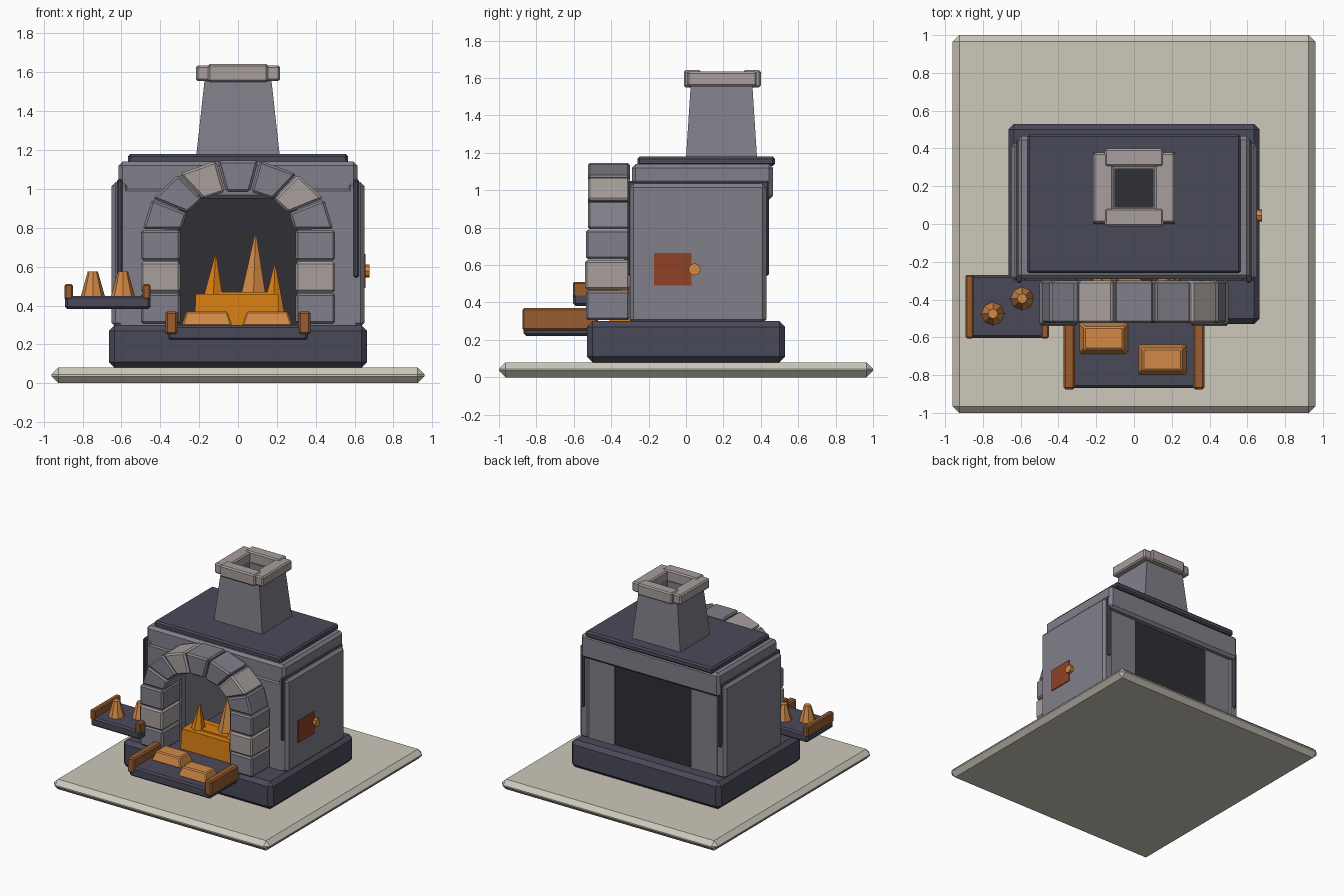
import bpy, bmesh, math
from mathutils import Matrix, Vector

if "Cube" in bpy.data.objects:
    bpy.data.objects.remove(bpy.data.objects["Cube"])


def lin(c):
    c /= 255
    return c / 12.92 if c < 0.04045 else ((c + 0.055) / 1.055) ** 2.4


def material(name, r, g, b):
    m = bpy.data.materials.new(name)
    m.diffuse_color = (lin(r), lin(g), lin(b), 1)
    m.use_nodes = True
    m.node_tree.nodes["Principled BSDF"].inputs["Base Color"].default_value = m.diffuse_color
    return m


SAND = material("sand", 205, 200, 187)
SLATE = material("dark_slate", 74, 73, 89)
GREY = material("grey_stone", 129, 127, 137)
PALE = material("pale_stone", 167, 159, 156)
SOOT = material("soot", 46, 46, 53)
COPPER = material("copper_brown", 153, 92, 48)
CRUST = material("golden_crust", 210, 138, 70)
FLAME = material("flame_orange", 217, 127, 18)
RUST = material("rust", 143, 66, 37)


def finish(name, bm, *mats):
    bmesh.ops.recalc_face_normals(bm, faces=bm.faces[:])
    me = bpy.data.meshes.new(name)
    bm.to_mesh(me)
    bm.free()
    for m in mats:
        me.materials.append(m)
    ob = bpy.data.objects.new(name, me)
    bpy.context.collection.objects.link(ob)
    return ob


def chamfer(bm, width):
    if width:
        bmesh.ops.bevel(bm, geom=bm.edges[:], offset=width, segments=1,
                        affect='EDGES', profile=0.5)


def block(name, x, y, z, mat, bevel=0.01, taper=0.0):
    """Chamfered box from min/max pairs; taper pulls the top edges inward."""
    bm = bmesh.new()
    bmesh.ops.create_cube(bm, size=1)
    for v in bm.verts:
        inset = taper if v.co.z > 0 else 0
        v.co = [(p[0] + p[1]) / 2 + c * (p[1] - p[0] - 2 * i)
                for p, c, i in zip((x, y, z), v.co, (inset, inset, 0))]
    chamfer(bm, bevel)
    return finish(name, bm, mat)


def cone(name, at, r1, r2, h, sides, mat, axis='Z', lean=(0, 0)):
    bm = bmesh.new()
    bmesh.ops.create_cone(bm, cap_ends=True, segments=sides, radius1=r1,
                          radius2=r2, depth=h)
    for v in bm.verts:
        if v.co.z > 0:
            v.co.x += lean[0]
            v.co.y += lean[1]
        v.co.z += h / 2
    if axis == 'X':
        bm.transform(Matrix.Rotation(math.pi / 2, 4, 'Y'))
    bm.transform(Matrix.Translation(Vector(at)))
    return finish(name, bm, mat)


def span(s, a, b):
    """Mirrored x range on side s."""
    return tuple(sorted((s * a, s * b)))


# Ground slab and plinth
block("ground_slab", (-.96, .96), (-1, 1), (0, .08), SAND, .035)
block("plinth", (-.665, .665), (-.53, .53), (.08, .30), SLATE, .03)

# Oven body: piers, outer side slabs and dark edge plates
for s, side in ((-1, "left"), (1, "right")):
    block(side + "_pier", span(s, .34, .605), (-.28, .42), (.29, 1.0), GREY, 0)
    block(side + "_front_cheek", span(s, .30, .615), (-.30, -.22), (.29, 1.0), GREY, .01)
    block(side + "_side_slab", span(s, .56, .65), (-.30, .43), (.29, 1.035), GREY, .02)
    block(side + "_edge_plate", span(s, .595, .622), (-.312, .445), (.545, 1.05), SLATE, .008)
block("lintel", (-.615, .615), (-.29, .465), (.95, 1.14), GREY, .02)
block("firebox_back", (-.36, .36), (.37, .41), (.29, .97), SOOT, 0)
block("roof_slab", (-.565, .565), (-.26, .475), (1.13, 1.18), SLATE, .012)

# Chimney: tapered shaft with a sunken dark flue
bm = bmesh.new()
CY = .19
rings = [(.215, .19, 1.17), (.172, .165, 1.56), (.10, .10, 1.56), (.10, .10, 1.30)]
loops = [[bm.verts.new((sx * hx, CY + sy * hy, z))
          for sx, sy in ((-1, -1), (1, -1), (1, 1), (-1, 1))] for hx, hy, z in rings]
for a, b in zip(loops, loops[1:]):
    for i in range(4):
        j = (i + 1) % 4
        bm.faces.new((a[i], a[j], b[j], b[i]))
bm.faces.new(loops[0])
flue = bm.faces.new(loops[-1])
flue.material_index = 1
finish("chimney_shaft", bm, GREY, SOOT)

# Chimney cap: four beams around the flue
for s, side in ((-1, "left"), (1, "right")):
    block("cap_" + side, span(s, .108, .217), (.005, .378), (1.555, 1.635), PALE, .01)
for name, y in (("cap_front", (-.012, .083)), ("cap_back", (.305, .40))):
    block(name, (-.155, .155), y, (1.55, 1.642), PALE, .01)

# Arch columns
for s, side in ((-1, "left"), (1, "right")):
    for i, m in enumerate((GREY, PALE, GREY)):
        z = .305 + i * .163
        block(f"{side}_column_stone_{i}", span(s, .297, .50),
              (-.535 if i != 1 else -.54, -.30), (z, z + .158), m, .012)

# Arch voussoirs on an elliptical curve, from left to right
for i, m in enumerate((GREY, GREY, PALE, GREY, GREY, PALE, GREY)):
    bm = bmesh.new()
    a0, a1 = (math.pi * (1 - (i + k) / 7) for k in (.02, .98))
    prof = [(.49, .365, a0), (.49, .365, a1), (.29, .20, a1), (.29, .20, a0)]
    front, back = ([bm.verts.new((rx * math.cos(a), y, .79 + rz * math.sin(a)))
                    for rx, rz, a in prof] for y in (-.525, -.30))
    bm.faces.new(front)
    bm.faces.new(back[::-1])
    for k in range(4):
        j = (k + 1) % 4
        bm.faces.new((front[k], back[k], back[j], front[j]))
    bmesh.ops.recalc_face_normals(bm, faces=bm.faces[:])
    chamfer(bm, .012)
    finish(f"arch_stone_{i}", bm, m)

# Fire: ember bed and flames
embers = block("ember_bed", (-.225, .215), (-.41, -.17), (.30, .46), FLAME, 0, .008)
block("ember_log", (-.19, .23), (-.37, -.22), (.33, .47), FLAME, 0, .02)
cone("left_flame", (-.135, -.32, .33), .085, .004, .33, 6, FLAME, lean=(.02, 0))
cone("middle_flame", (.075, -.25, .33), .10, .006, .43, 6, CRUST, lean=(.015, 0))
cone("right_flame", (.18, -.33, .33), .075, .004, .28, 6, FLAME, lean=(.01, 0))

# Front tray with rails and two loaves
block("front_tray", (-.36, .36), (-.868, -.48), (.222, .30), SLATE, .012)
for s, side in ((-1, "left"), (1, "right")):
    block("front_tray_rail_" + side, span(s, .312, .373), (-.875, -.47), (.25, .37), COPPER, .01)
block("loaf_left", (-.29, -.03), (-.69, -.52), (.295, .37), CRUST, .008, .025)
block("loaf_right", (.02, .28), (-.80, -.635), (.295, .37), CRUST, .008, .025)

# Side shelf with rails and two cone pastries
block("side_shelf", (-.89, -.45), (-.603, -.27), (.382, .45), SLATE, .012)
for name, x in (("outer", (-.893, -.85)), ("inner", (-.492, -.45))):
    block("side_shelf_rail_" + name, x, (-.605, -.27), (.43, .51), COPPER, .008)
cone("pastry_outer", (-.747, -.475, .448), .062, .026, .127, 8, CRUST)
cone("pastry_inner", (-.592, -.395, .448), .062, .026, .127, 8, CRUST)

# Side hatch and knob
block("hatch", (.648, .657), (-.17, .03), (.49, .665), RUST, 0)
cone("hatch_knob", (.65, .045, .577), .033, .033, .027, 8, CRUST, axis='X')
